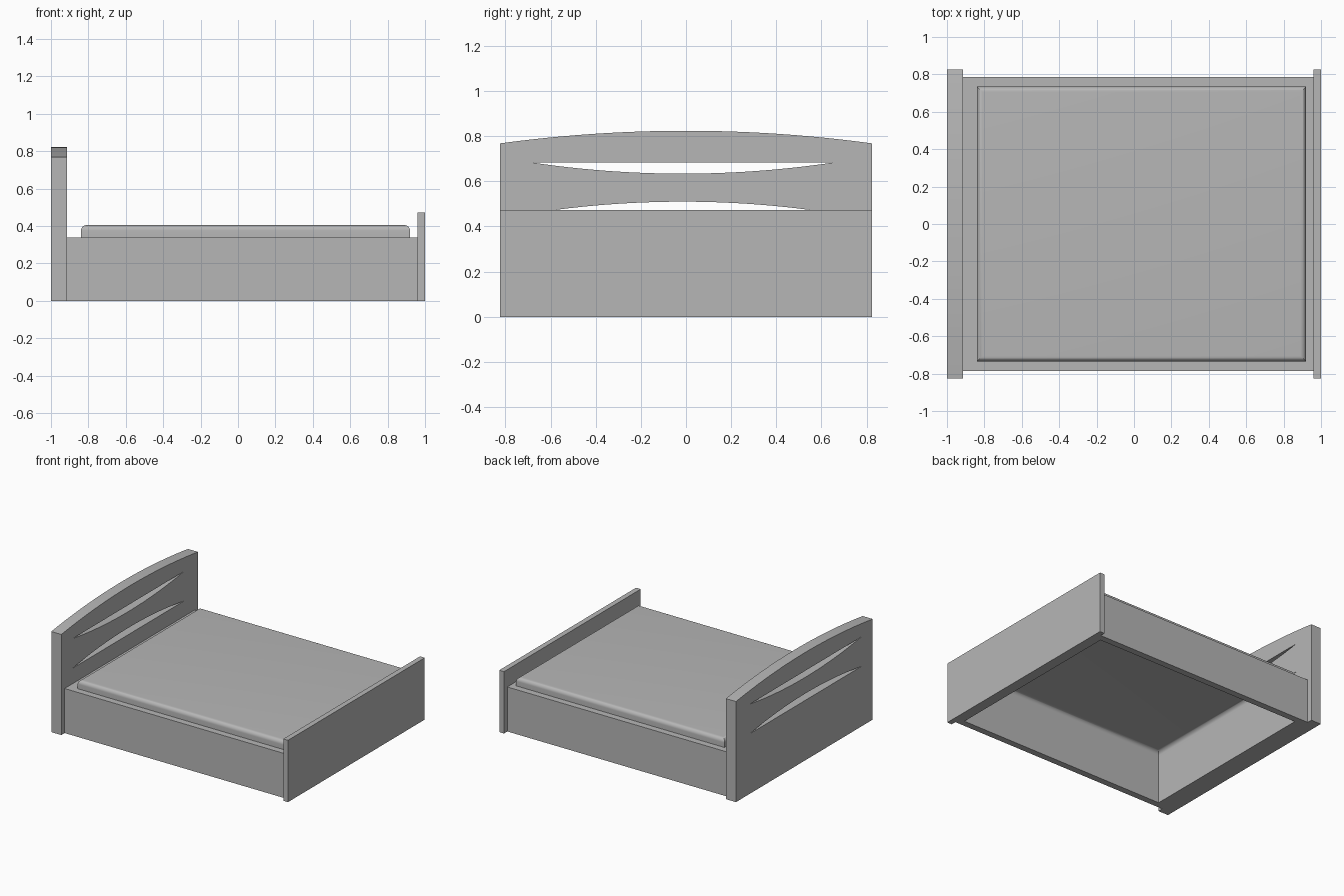
import bpy
import bmesh
from math import pi, sin, cos, radians

cube = bpy.data.objects.get("Cube")
if cube:
    bpy.data.objects.remove(cube, do_unlink=True)

GREY = (0.47, 0.47, 0.47, 1)
mat = bpy.data.materials.new("plain grey")
mat.use_nodes = True
mat.diffuse_color = GREY
mat.node_tree.nodes["Principled BSDF"].inputs["Base Color"].default_value = GREY


def add(name, mesh):
    obj = bpy.data.objects.new(name, mesh)
    bpy.context.collection.objects.link(obj)
    mesh.materials.clear()
    mesh.materials.append(mat)
    return obj


def loft(name, rings, closed=False, cap_start=False, cap_end=False):
    """Skin a stack of rectangles given as (x0, x1, half_y, z)."""
    bm = bmesh.new()
    loops = [[bm.verts.new(p) for p in
              ((x0, -h, z), (x1, -h, z), (x1, h, z), (x0, h, z))]
             for x0, x1, h, z in rings]
    pairs = list(zip(loops, loops[1:]))
    if closed:
        pairs.append((loops[-1], loops[0]))
    for a, b in pairs:
        for i in range(4):
            j = (i + 1) % 4
            bm.faces.new((a[i], a[j], b[j], b[i]))
    if cap_start:
        bm.faces.new(loops[0][::-1])
    if cap_end:
        bm.faces.new(loops[-1])
    mesh = bpy.data.meshes.new(name)
    bm.to_mesh(mesh)
    bm.free()
    return add(name, mesh)


def arc(centre, half, base, rise, steps=24):
    """Shallow curve from one side to the other, as (y, z) points."""
    ts = [2 * i / steps - 1 for i in range(steps + 1)]
    return [(centre + half * t, base + rise * (1 - t * t)) for t in ts]


def board(name, outlines, x0, x1):
    """Flat panel with holes, drawn in y and z, from x0 to x1."""
    curve = bpy.data.curves.new(name + "_outline", "CURVE")
    curve.dimensions = "2D"
    curve.fill_mode = "BOTH"
    curve.extrude = (x1 - x0) / 2
    for pts in outlines:
        spline = curve.splines.new("POLY")
        spline.points.add(len(pts) - 1)
        for p, (y, z) in zip(spline.points, pts):
            p.co = (y, z, 0, 1)
        spline.use_cyclic_u = True
    helper = bpy.data.objects.new(name + "_helper", curve)
    bpy.context.collection.objects.link(helper)
    graph = bpy.context.evaluated_depsgraph_get()
    mesh = bpy.data.meshes.new_from_object(helper.evaluated_get(graph))
    bpy.data.objects.remove(helper, do_unlink=True)
    for poly in mesh.polygons:
        poly.use_smooth = False
    mesh.name = name
    obj = add(name, mesh)
    obj.rotation_euler = (pi / 2, 0, pi / 2)
    obj.location.x = (x0 + x1) / 2
    return obj


W = 0.825                      # half width of the end boards
DECK = 0.34                    # top of the bed frame
IN0, IN1, IN_H = -0.84, 0.92, 0.735   # mattress opening

# Headboard with an arched top and two lens-shaped slots
head_shape = [(-W, 0)] + arc(0, W, 0.768, 0.056) + [(W, 0)]
upper_slot = arc(-0.015, 0.673, 0.684, -0.05)
lower_slot = arc(-0.015, 0.673, 0.458, 0.052)
board("headboard", [head_shape, upper_slot, lower_slot], -1, -0.915)

# Footboard
loft("footboard", [(0.96, 1, W, 0), (0.96, 1, W, 0.472)],
     cap_start=True, cap_end=True)

# Open frame around the mattress
loft("bed_frame", [(-0.915, 0.96, 0.785, 0), (-0.915, 0.96, 0.785, DECK),
                   (IN0, IN1, IN_H, DECK), (IN0, IN1, IN_H, 0)], closed=True)

# Mattress shell with a rounded top edge
R, TOP = 0.03, 0.405
rings = [(IN0, IN1, IN_H, DECK)]
for i in range(9):
    a = pi / 2 * i / 8
    d = R * (1 - cos(a))
    rings.append((IN0 + d, IN1 - d, IN_H - d, TOP - R + R * sin(a)))
mattress = loft("mattress", rings, cap_end=True)
bpy.ops.object.select_all(action="DESELECT")
mattress.select_set(True)
bpy.context.view_layer.objects.active = mattress
bpy.ops.object.shade_smooth_by_angle(angle=radians(30))
